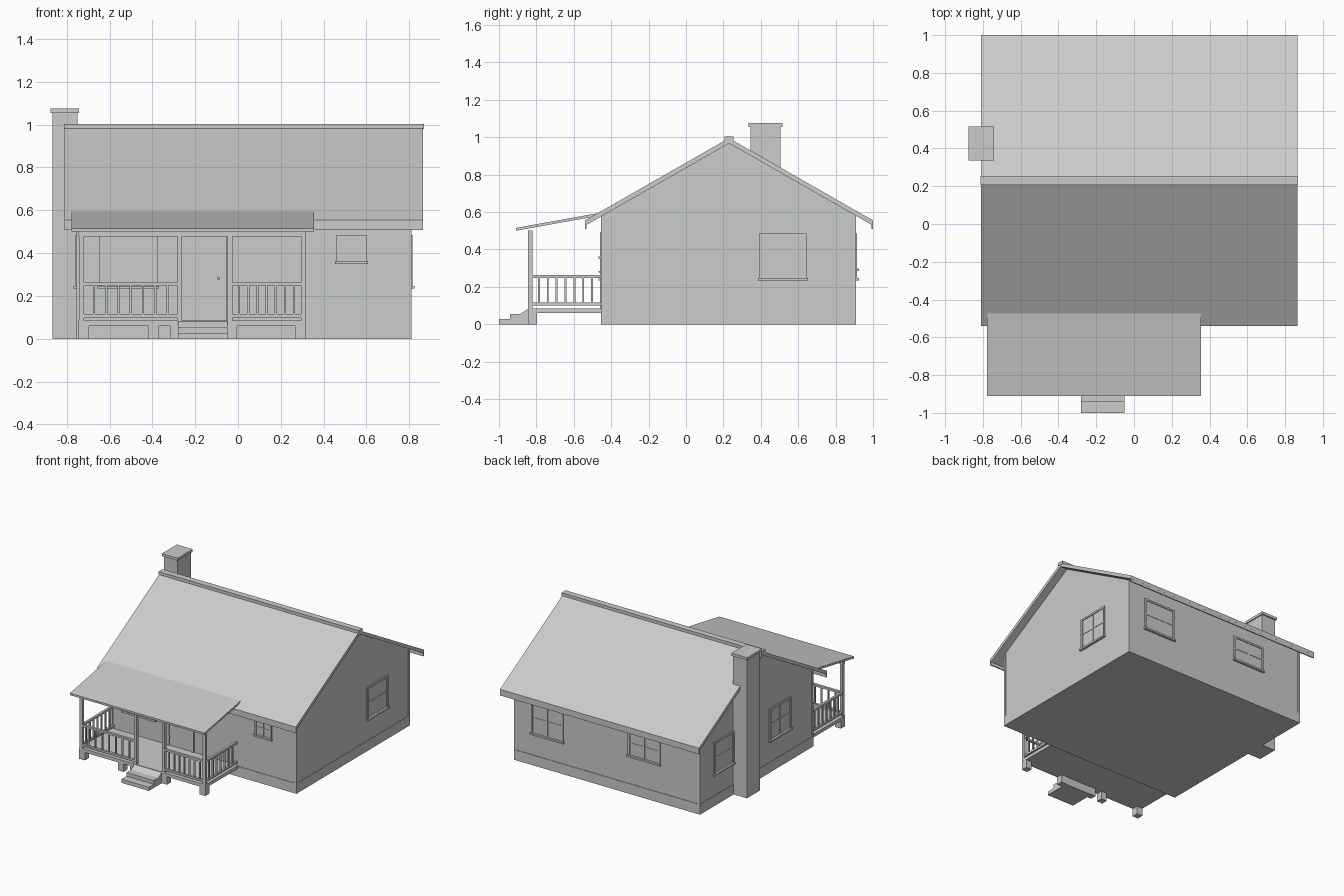
import bpy, bmesh
from mathutils import Vector

cube = bpy.data.objects.get("Cube")
if cube:
    bpy.data.objects.remove(cube, do_unlink=True)

# One plain grey for the whole building
GREY = (0.60, 0.61, 0.59, 1)
grey = bpy.data.materials.new("plain_grey")
grey.use_nodes = True
grey.diffuse_color = GREY
grey.node_tree.nodes["Principled BSDF"].inputs["Base Color"].default_value = GREY


def finish(name, bm):
    bmesh.ops.recalc_face_normals(bm, faces=bm.faces)
    mesh = bpy.data.meshes.new(name)
    bm.to_mesh(mesh)
    bm.free()
    mesh.materials.append(grey)
    obj = bpy.data.objects.new(name, mesh)
    bpy.context.collection.objects.link(obj)
    return obj


def add_box(bm, x, y, z):
    """Add a box from (low, high) pairs on each axis."""
    verts = bmesh.ops.create_cube(bm, size=1)["verts"]
    for v in verts:
        v.co = Vector([(a + b) / 2 + c * (b - a) for c, (a, b) in zip(v.co, (x, y, z))])


def boxes(name, *specs):
    bm = bmesh.new()
    for spec in specs:
        add_box(bm, *spec)
    return finish(name, bm)


def extrude_x(name, profile, x0, x1):
    """Sweep a (y, z) outline along x."""
    bm = bmesh.new()
    face = bm.faces.new([bm.verts.new((x0, y, z)) for y, z in profile])
    new = bmesh.ops.extrude_face_region(bm, geom=[face])["geom"]
    bmesh.ops.translate(bm, vec=(x1 - x0, 0, 0),
                        verts=[v for v in new if isinstance(v, bmesh.types.BMVert)])
    return finish(name, bm)


# House outline
LEFT, RIGHT, FRONT, BACK = 0.81, -0.755, -0.455, 0.91
RIDGE, HALF, TOP, EAVE, THICK = 0.23, 0.77, 0.995, 0.555, 0.028
SLOPE = (TOP - EAVE) / HALF


def roof_z(y):
    return TOP - SLOPE * abs(y - RIDGE)


# Foundation, gabled walls and corner boards
boxes("foundation", ((RIGHT, LEFT), (FRONT, BACK), (0, 0.077)))
IN = 0.004
f, b = FRONT + IN, BACK - IN
extrude_x("walls", [(f, 0.07), (f, roof_z(f) - THICK), (RIDGE, TOP - THICK),
                    (b, roof_z(b) - THICK), (b, 0.07)], RIGHT + IN, LEFT - IN)
W = 0.019
boxes("corner_boards", *[(x, y, (0.077, 0.575))
                         for x in ((RIGHT, RIGHT + W), (LEFT - W, LEFT))
                         for y in ((FRONT, FRONT + W), (BACK - W, BACK))])

# Main roof with fascia boards and ridge cap
RX0, RX1 = -0.81, 0.865
y0, y1 = RIDGE - HALF, RIDGE + HALF
extrude_x("main_roof", [(y0, EAVE), (RIDGE, TOP), (y1, EAVE), (y1, EAVE - THICK),
                        (RIDGE, TOP - THICK), (y0, EAVE - THICK)], RX0, RX1)
boxes("fascia_boards", *[((RX0, RX1), y, (0.508, EAVE - 0.004))
                         for y in ((y0 + 0.001, y0 + 0.009), (y1 - 0.009, y1 - 0.001))])
cap = 0.024
extrude_x("ridge_cap", [(RIDGE - cap, 0.98), (RIDGE - cap, 1.004), (RIDGE + cap, 1.004),
                        (RIDGE + cap, 0.98)], RX0 - 0.002, RX1 + 0.004)

# Chimney
boxes("chimney", ((-0.866, -0.75), (0.345, 0.505), (0, 1.06)),
      ((-0.875, -0.742), (0.335, 0.515), (1.055, 1.075)))


def window(name, side, lo, hi, z0, z1=0.485):
    """Framed window on a wall; side is front, back, left or right."""
    wall = {"front": f, "back": b, "left": LEFT - IN, "right": RIGHT + IN}[side]
    out = -1 if side in ("front", "right") else 1
    t, bar, mid, mz = 0.014, 0.004, (lo + hi) / 2, (z0 + z1) / 2
    parts = [(lo, lo + t, z0, z1, 0.009), (hi - t, hi, z0, z1, 0.009),
             (lo, hi, z1 - t, z1, 0.009), (lo - 0.006, hi + 0.006, z0 - 0.006, z0 + 0.007, 0.018),
             (mid - bar, mid + bar, z0, z1, 0.005), (lo, hi, mz - bar, mz + bar, 0.005),
             (lo, hi, z0, z1, 0.002)]
    bm = bmesh.new()
    for a, c, za, zb, depth in parts:
        d = tuple(sorted((wall - out * 0.002, wall + out * depth)))
        if side in ("front", "back"):
            add_box(bm, (a, c), d, (za, zb))
        else:
            add_box(bm, d, (a, c), (za, zb))
    finish(name, bm)


window("porch_window", "front", -0.65, -0.375, 0.24)
window("small_front_window", "front", 0.46, 0.6, 0.355)
window("back_window_left", "back", 0.395, 0.665, 0.24)
window("back_window_right", "back", -0.42, -0.15, 0.29)
window("left_window", "left", 0.39, 0.645, 0.24)
window("right_window_front", "right", -0.18, 0.075, 0.24)
window("right_window_back", "right", 0.5, 0.745, 0.24)

# Door with frame, knob and hinges
DX0, DX1, DZ = -0.28, -0.052, 0.49
boxes("door_frame", ((DX0, DX0 + 0.022), (f - 0.01, f), (0.085, DZ)),
      ((DX1 - 0.022, DX1), (f - 0.01, f), (0.085, DZ)),
      ((DX0, DX1), (f - 0.01, f), (DZ - 0.02, DZ)))
boxes("door", ((DX0 + 0.022, DX1 - 0.022), (f - 0.004, f), (0.085, DZ - 0.02)))
boxes("door_knob", ((-0.098, -0.084), (f - 0.016, f), (0.276, 0.286)))
boxes("door_hinges", *[((-0.259, -0.253), (f - 0.008, f), (z, z + 0.02))
                       for z in (0.14, 0.27, 0.4)])

# Porch deck, piers, posts and beam
PX0, PX1, PY = -0.747, 0.318, -0.845
boxes("porch_deck", ((PX0, PX1), (PY, FRONT), (0.06, 0.085)))
boxes("porch_piers", *[((x - 0.024, x + 0.024), (PY, PY + 0.048), (0, 0.06))
                       for x in (-0.721, -0.395, -0.292, -0.029, 0.293)])
POSTS = (-0.73, -0.272, -0.038, 0.305)
P = 0.0115
boxes("porch_posts", *[((x - P, x + P), (PY, PY + 2 * P), (0.085, 0.5)) for x in POSTS])
boxes("porch_beam", ((PX0, PX1), (PY, PY + 2 * P), (0.478, 0.502)))
extrude_x("porch_roof", [(-0.91, 0.5), (-0.91, 0.515), (-0.47, 0.594), (-0.47, 0.579)],
          -0.777, 0.355)

# Railings: two on the front, one on each end
bm = bmesh.new()
R, B, COUNT = 0.009, 0.005, 8
rail_y = PY + P
RAILS = (((POSTS[0], rail_y), (POSTS[1], rail_y)), ((POSTS[2], rail_y), (POSTS[3], rail_y)),
         ((POSTS[0], rail_y), (POSTS[0], FRONT)), ((POSTS[3], rail_y), (POSTS[3], FRONT)))
for (ax, ay), (bx, by) in RAILS:
    sx, sy = (0, R) if ay == by else (R, 0)
    for z in ((0.1, 0.115), (0.248, 0.263)):
        add_box(bm, (ax - sx, bx + sx), (ay - sy, by + sy), z)
    for i in range(1, COUNT):
        x, y = ax + (bx - ax) * i / COUNT, ay + (by - ay) * i / COUNT
        add_box(bm, (x - B, x + B), (y - B, y + B), (0.11, 0.25))
finish("porch_railings", bm)

# Entry steps
extrude_x("entry_steps", [(-1, 0), (-1, 0.028), (-0.94, 0.028), (-0.94, 0.056), (-0.885, 0.056),
                          (-0.84, 0.085), (-0.8, 0.085), (-0.8, 0)], -0.28, -0.05)
